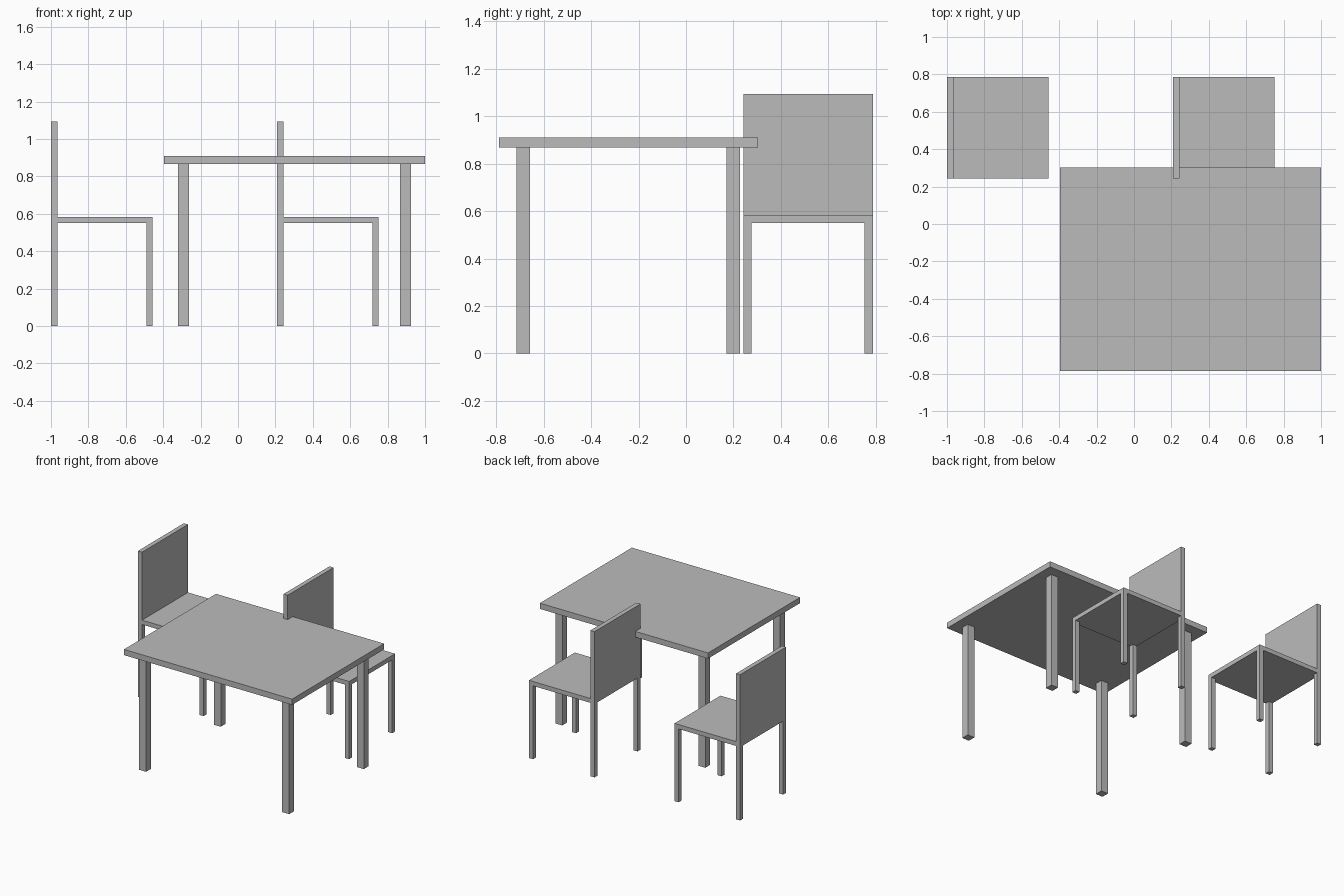
import bpy, bmesh
from mathutils import Vector

if "Cube" in bpy.data.objects:
    bpy.data.objects.remove(bpy.data.objects["Cube"])

grey = bpy.data.materials.new("plain_grey")
grey.diffuse_color = (0.5, 0.5, 0.5, 1)
grey.use_nodes = True
grey.node_tree.nodes["Principled BSDF"].inputs["Base Color"].default_value = grey.diffuse_color


def add_object(name, bm):
    bmesh.ops.recalc_face_normals(bm, faces=bm.faces)
    mesh = bpy.data.meshes.new(name)
    bm.to_mesh(mesh)
    bm.free()
    mesh.materials.append(grey)
    obj = bpy.data.objects.new(name, mesh)
    bpy.context.collection.objects.link(obj)
    return obj


def box(name, lo, hi):
    lo, hi = Vector(lo), Vector(hi)
    bm = bmesh.new()
    bmesh.ops.create_cube(bm, size=1)
    for v in bm.verts:
        v.co = (lo + hi) / 2 + v.co * (hi - lo)
    return add_object(name, bm)


def pull(bm, faces, z):
    """Extrude a set of horizontal faces to height z."""
    new = bmesh.ops.extrude_face_region(bm, geom=faces)["geom"]
    bmesh.ops.delete(bm, geom=[f for f in faces if f.is_valid], context="FACES")
    for v in new:
        if isinstance(v, bmesh.types.BMVert):
            v.co.z = z


def chair(name, x, y):
    """One-piece chair: seat slab with corner legs and a full-width back."""
    size, t, low, high, top = 0.544, 0.034, 0.55, 0.583, 1.093
    bm = bmesh.new()
    bmesh.ops.create_cube(bm, size=1)
    for v in bm.verts:
        v.co = (size * (v.co.x + 0.5), size * (v.co.y + 0.5),
                high if v.co.z > 0 else low)
    # cut the slab along the inner faces of legs and back
    for axis in (Vector((1, 0, 0)), Vector((0, 1, 0))):
        for d in (t, size - t):
            bmesh.ops.bisect_plane(bm, geom=bm.verts[:] + bm.edges[:] + bm.faces[:],
                                   plane_co=axis * d, plane_no=axis)
    bm.normal_update()

    def at_end(c):
        return c < t or c > size - t

    legs, back = [], []
    for f in bm.faces:
        c = f.calc_center_median()
        if f.normal.z < -0.5 and at_end(c.x) and at_end(c.y):
            legs.append(f)
        elif f.normal.z > 0.5 and c.x < t:
            back.append(f)
    for leg in legs:
        pull(bm, [leg], 0)
    pull(bm, back, top)
    add_object(name, bm).location = (x, y, 0)


# table
box("table_top", (-0.395, -0.787, 0.867), (1.0, 0.303, 0.91))
for i, x in enumerate((-0.32, 0.867)):
    for j, y in enumerate((-0.715, 0.17)):
        box(f"table_leg_{i}{j}", (x, y, 0), (x + 0.058, y + 0.058, 0.867))

# chairs
chair("left_chair", -1.0, 0.243)
chair("right_chair", 0.208, 0.243)
